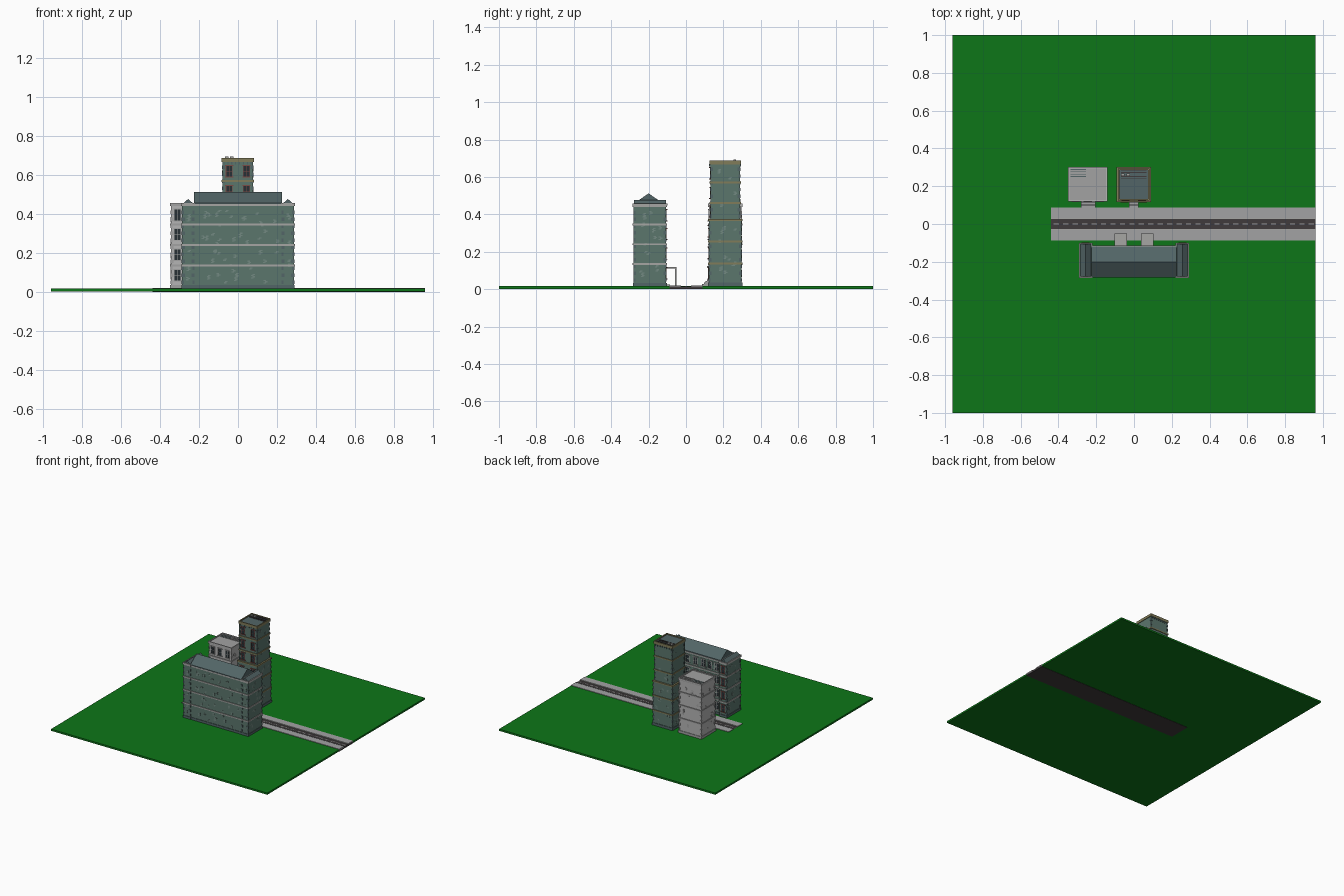
import bpy, bmesh, random
from mathutils import Vector, Matrix

if "Cube" in bpy.data.objects:
    bpy.data.objects.remove(bpy.data.objects["Cube"])

random.seed(4)

def mat(name, r, g, b):
    m = bpy.data.materials.new(name)
    m.diffuse_color = (r, g, b, 1)
    m.use_nodes = True
    m.node_tree.nodes["Principled BSDF"].inputs["Base Color"].default_value = m.diffuse_color
    return m

GRASS = mat("grass", .004, .18, .009)
WALL = mat("green_brick", .105, .18, .152)
PATCH = mat("worn_brick", .17, .25, .22)
ROOF = mat("slate", .085, .13, .135)
STONE = mat("stone", .38, .38, .37)
PALE = mat("pale_wall", .46, .46, .46)
PALE2 = mat("pale_brick", .36, .36, .36)
TAN = mat("tan_trim", .22, .2, .1)
ASPHALT = mat("asphalt", .05, .043, .045)
PAVE = mat("pavement", .36, .36, .37)
GLASS = mat("glass", .02, .03, .035)
RED = mat("red_frame", .2, .07, .06)

def finish(name, bm, material):
    bmesh.ops.recalc_face_normals(bm, faces=bm.faces)
    me = bpy.data.meshes.new(name)
    bm.to_mesh(me)
    bm.free()
    me.materials.append(material)
    ob = bpy.data.objects.new(name, me)
    bpy.context.collection.objects.link(ob)
    return ob

def boxes(name, material, items):
    """One object made of boxes given as x0, x1, y0, y1, z0, z1."""
    bm = bmesh.new()
    for x0, x1, y0, y1, z0, z1 in items:
        m = Matrix.Translation(((x0 + x1) / 2, (y0 + y1) / 2, (z0 + z1) / 2))
        m = m @ Matrix.Diagonal((x1 - x0, y1 - y0, z1 - z0, 1))
        bmesh.ops.create_cube(bm, size=1, matrix=m)
    return finish(name, bm, material)

def prism(name, material, profile, axis, a, b):
    """Extrude a closed profile (u, z) along x or y from a to b."""
    bm = bmesh.new()
    pt = (lambda u, z: (a, u, z)) if axis == 'x' else (lambda u, z: (u, a, z))
    f = bm.faces.new([bm.verts.new(pt(u, z)) for u, z in profile])
    r = bmesh.ops.extrude_face_region(bm, geom=[f])
    d = Vector((b - a, 0, 0)) if axis == 'x' else Vector((0, b - a, 0))
    bmesh.ops.translate(bm, vec=d, verts=[v for v in r['geom'] if isinstance(v, bmesh.types.BMVert)])
    return finish(name, bm, material)

def bands(name, material, x0, x1, y0, y1, levels, out=.005, h=.01):
    boxes(name, material, [(x0 - out, x1 + out, y0 - out, y1 + out, z - h / 2, z + h / 2) for z in levels])

def parapet(name, material, x0, x1, y0, y1, z0, z1, t=.008):
    boxes(name, material, [(x0, x1, y0, y0 + t, z0, z1), (x0, x1, y1 - t, y1, z0, z1),
                           (x0, x0 + t, y0, y1, z0, z1), (x1 - t, x1, y0, y1, z0, z1)])

def windows(name, y, side, cells, frame, w=.03, h=.055):
    """Framed windows on a wall at y facing side (+1 or -1); cells are (x, z centre)."""
    glass, trim = [], []
    def span(a, b):
        return tuple(sorted((y + side * a, y + side * b)))
    for x, z in cells:
        l, r, b, t = x - w / 2, x + w / 2, z - h / 2, z + h / 2
        glass.append((l, r, *span(-.003, .001), b, t))
        trim += [(l - .003, l, *span(0, .003), b, t), (r, r + .003, *span(0, .003), b, t),
                 (l, r, *span(0, .002), z - .001, z + .001), (x - .001, x + .001, *span(0, .002), b, t),
                 (l - .006, r + .006, *span(0, .006), t, t + .005),
                 (l - .006, r + .006, *span(0, .007), b - .005, b)]
    boxes(name + "_glass", GLASS, glass)
    boxes(name + "_frames", frame, trim)

def brick_patches(name, material, x0, x1, y0, y1, z1, faces, density=110):
    """Clusters of slightly raised bricks scattered over the chosen walls."""
    out, bw, bh, t = [], .013, .006, .0012
    for f in faces:
        lo, hi = (x0, x1) if f in 'FB' else (y0, y1)
        for _ in range(int((hi - lo) * z1 * density)):
            u, z = random.uniform(lo + .02, hi - .03), random.uniform(.04, z1 - .04)
            for k in range(random.randint(2, 4)):
                a, c = u + (k % 2) * bw / 2, z + k * bh
                out.append({'F': (a, a + bw, y0 - t, y0, c, c + bh), 'B': (a, a + bw, y1, y1 + t, c, c + bh),
                            'L': (x0 - t, x0, a, a + bw, c, c + bh), 'R': (x1, x1 + t, a, a + bw, c, c + bh)}[f])
    boxes(name, material, out)

def quoins(name, material, x0, x1, y0, y1, z0, z1, step=.036):
    out, z, k, t = [], z0, 0, .002
    while z + step / 2 < z1:
        a = .014 if k % 2 else .009
        for x, sx in ((x0, 1), (x1, -1)):
            for y, sy in ((y0, 1), (y1, -1)):
                xs, ys = sorted((x - sx * t, x + sx * a)), sorted((y - sy * t, y + sy * a))
                out.append((*xs, *ys, z, z + step / 2))
        z += step
        k += 1
    boxes(name, material, out)

# ground and street
boxes("lawn", GRASS, [(-.96, .96, -1, -.088, .002, .016), (-.96, .96, .088, 1, .002, .016),
                      (-.96, -.44, -.088, .088, .002, .016)])
boxes("road", ASPHALT, [(-.44, .96, -.088, .088, 0, .015)])
boxes("sidewalks", PAVE, [(-.44, .96, s - .0295, s + .0295, .01, .02) for s in (-.0585, .0585)])
boxes("kerbs", STONE, [(-.44, .96, s - .002, s + .002, .01, .021) for s in (-.029, .029)])
boxes("lane_dashes", STONE, [(-.425 + i * .05, -.397 + i * .05, -.003, .003, .014, .0158) for i in range(28)])

# long apartment block, entrances towards the street
FL = [.135, .24, .345, .445]
MID = [.085, .19, .295, .395]
boxes("block_body", WALL, [(-.225, .225, -.278, -.12, .01, .455)])
bands("block_bands", STONE, -.225, .225, -.278, -.12, FL)
bands("block_plinth", ROOF, -.225, .225, -.278, -.12, [.024], .004, .02)
prism("block_roof", ROOF, [(-.282, .45), (-.282, .456), (-.2, .512), (-.118, .456), (-.118, .45)], 'x', -.226, .226)
brick_patches("block_worn_bricks", PATCH, -.225, .225, -.278, -.12, .45, "FB", 230)
windows("block", -.12, 1, [(x, z) for x in (-.19, -.13, -.07, 0, .07, .13, .19) for z in MID
                           if not (abs(x) == .07 and z == MID[0])], STONE)
for s, side in ((-1, "left"), (1, "right")):
    a, b = sorted((s * .225, s * .287))
    c = (a + b) / 2
    boxes(side + "_wing_body", WALL, [(a, b, -.28, -.106, .01, .452)])
    bands(side + "_wing_bands", STONE, a, b, -.28, -.106, FL)
    bands(side + "_wing_plinth", ROOF, a, b, -.28, -.106, [.024], .004, .02)
    parapet(side + "_wing_parapet", STONE, a - .005, b + .005, -.285, -.1, .448, .457, .006)
    prism(side + "_wing_roof", ROOF, [(a + .001, .45), (c, .477), (b - .001, .45)], 'y', -.279, -.107)
    windows(side + "_wing", -.106, 1, [(c, z) for z in MID], RED, .03)
    quoins(side + "_wing_quoins", ROOF, a, b, -.28, -.106, .04, .44)
    brick_patches(side + "_wing_worn_bricks", PATCH, a, b, -.28, -.106, .45, "F" + ("L" if s < 0 else "R"), 200)
    # entrance canopy with posts, door and step
    x = s * .0705
    boxes(side + "_canopy", STONE, [(x - .033, x + .033, -.122, -.05, .111, .118)] +
          [(x + p - .003, x + p + .003, -.058, -.052, .018, .112) for p in (-.028, .028)])
    boxes(side + "_block_door", RED, [(x - .018, x + .018, -.121, -.117, .02, .095)])
    boxes(side + "_block_step", PAVE, [(x - .033, x + .033, -.121, -.085, .01, .024)])

def stairs(name, x, half, material):
    boxes(name, material, [(x - half, x + half, .086 + i * .009, .123, .014, .027 + i * .008) for i in range(4)])

def street_door(name, x, y, half=.016):
    boxes(name, RED, [(x - half, x + half, y - .002, y + .003, .05, .115)])
    boxes(name + "_surround", STONE, [(x - half - .005, x - half, y - .005, y, .05, .118),
                                      (x + half, x + half + .005, y - .005, y, .05, .118),
                                      (x - half - .007, x + half + .007, y - .009, y, .116, .123)])

# pale building
X0, X1, Y0, Y1 = -.345, -.145, .123, .298
boxes("pale_body", PALE, [(X0, X1, Y0, Y1, .01, .445)])
bands("pale_bands", PALE2, X0, X1, Y0, Y1, FL)
bands("pale_plinth", PALE2, X0, X1, Y0, Y1, [.026], .004, .02)
parapet("pale_parapet", PALE, X0 - .005, X1 + .005, Y0 - .005, Y1 + .005, .44, .457)
quoins("pale_quoins", PALE2, X0, X1, Y0, Y1, .04, .43)
windows("pale", Y0, -1, [(x, z) for x in (-.31, -.245, -.18) for z in MID if (x, z) != (-.245, MID[0])], PALE2)
brick_patches("pale_worn_bricks", PALE2, X0, X1, Y0, Y1, .44, "LRB")
boxes("pale_roof_pipes", ROOF, [(-.335, -.255, y, y + .004, .445, .452) for y in (.25, .262, .274, .286)])
boxes("pale_roof_units", PALE2, [(x, x + .026, y, y + .013, .445, .456) for x in (-.25, -.217, -.184) for y in (.25, .272)])
street_door("pale_door", -.245, Y0)
stairs("pale_stairs", -.243, .038, PAVE)

# tower, lower storeys slightly wider than the upper ones
boxes("tower_lower_body", WALL, [(-.088, .085, .122, .297, .01, .37)])
boxes("tower_upper_body", WALL, [(-.08, .078, .13, .289, .36, .677)])
bands("tower_lower_bands", TAN, -.088, .085, .122, .297, [.137, .255, .369])
bands("tower_upper_bands", TAN, -.08, .078, .13, .289, [.46, .57, .672])
bands("tower_plinth", ROOF, -.088, .085, .122, .297, [.026], .004, .02)
boxes("tower_roof", ROOF, [(-.082, .08, .128, .291, .674, .68)])
parapet("tower_parapet", TAN, -.085, .083, .125, .294, .674, .688)
quoins("tower_lower_quoins", ROOF, -.088, .085, .122, .297, .04, .36)
quoins("tower_upper_quoins", ROOF, -.08, .078, .13, .289, .38, .66)
windows("tower_lower", .122, -1, [(x, z) for x in (-.05, .047) for z in (.085, .195, .31)], RED)
windows("tower_upper", .13, -1, [(x, z) for x in (-.045, .043) for z in (.415, .515, .62)], RED)
brick_patches("tower_lower_worn_bricks", PATCH, -.088, .085, .122, .297, .36, "LRB", 180)
brick_patches("tower_upper_worn_bricks", PATCH, -.08, .078, .13, .289, .66, "LRB", 120)
boxes("tower_roof_pipes", ASPHALT, [(-.07, .065, y, y + .004, .68, .685) for y in (.238, .25, .27, .28)])
boxes("tower_chimneys", STONE, [(x, x + .018, .254, .268, .678, .694) for x in (-.068, -.04)])
# crown corbels under the tower roof
boxes("tower_corbels", ROOF, [(x, x + .006, y, y + .006, .655, .668) for y in (.124, .289)
                              for x in [-.075 + i * .02 for i in range(8)]])
street_door("tower_door", -.002, .122, .014)
stairs("tower_stairs", -.002, .025, PAVE)
